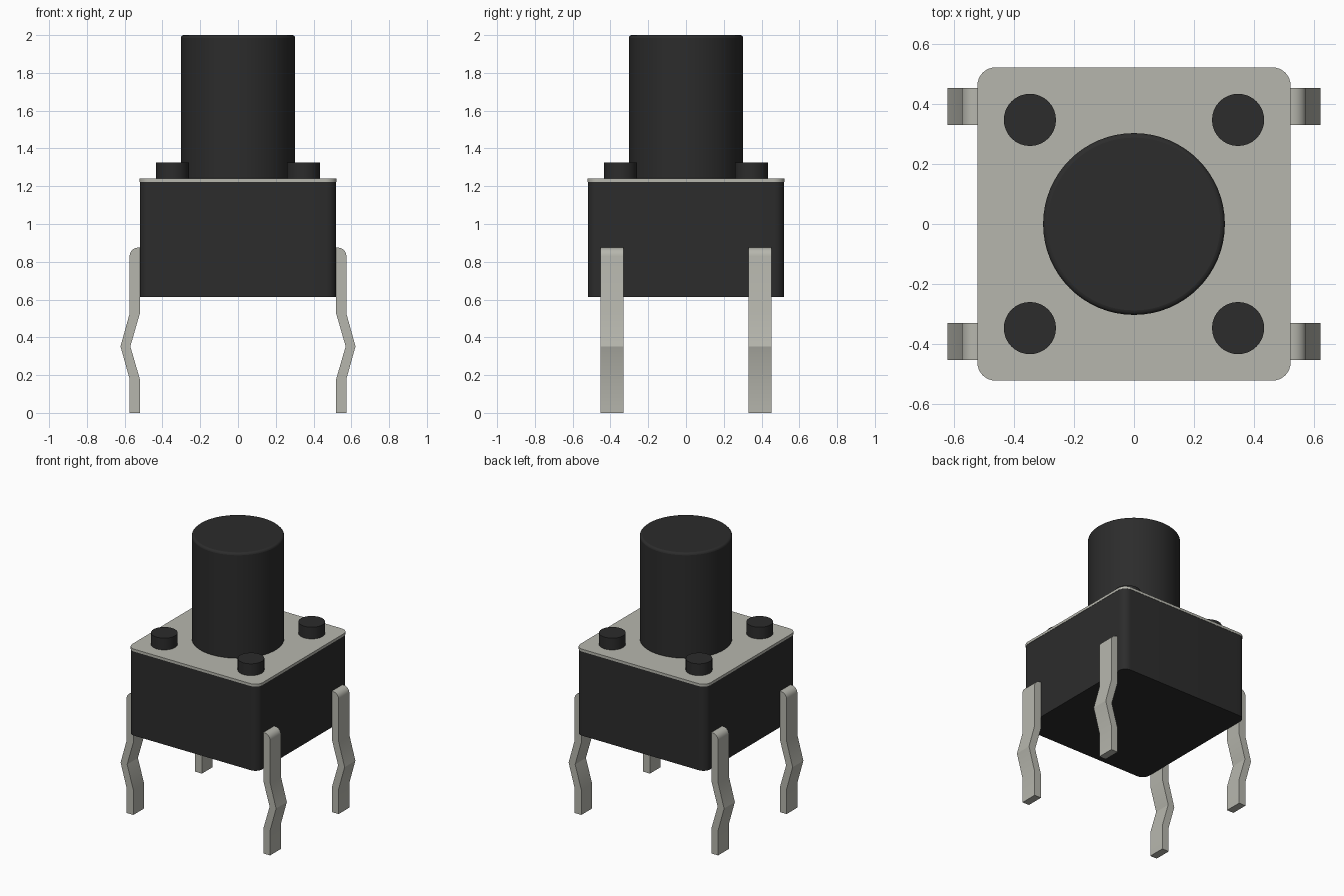
import bpy, bmesh, math
from mathutils import Vector

cube = bpy.data.objects.get("Cube")
if cube:
    bpy.data.objects.remove(cube, do_unlink=True)


def make_material(name, color):
    mat = bpy.data.materials.new(name)
    mat.use_nodes = True
    mat.diffuse_color = (*color, 1)
    mat.node_tree.nodes["Principled BSDF"].inputs["Base Color"].default_value = (*color, 1)
    return mat


BLACK = make_material("black plastic", (0.025, 0.025, 0.025))
METAL = make_material("pale metal", (0.47, 0.47, 0.42))


def prism(name, points, depth, mat):
    """Extrude a closed outline of 3D points along the depth vector."""
    bm = bmesh.new()
    face = bm.faces.new([bm.verts.new(p) for p in points])
    top = bmesh.ops.extrude_face_region(bm, geom=[face])["geom"]
    bmesh.ops.translate(bm, vec=depth, verts=[g for g in top if isinstance(g, bmesh.types.BMVert)])
    bmesh.ops.recalc_face_normals(bm, faces=bm.faces)
    mesh = bpy.data.meshes.new(name)
    bm.to_mesh(mesh)
    bm.free()
    mesh.materials.append(mat)
    obj = bpy.data.objects.new(name, mesh)
    bpy.context.collection.objects.link(obj)
    return obj


def smooth(obj):
    bpy.ops.object.select_all(action="DESELECT")
    obj.select_set(True)
    bpy.context.view_layer.objects.active = obj
    bpy.ops.object.shade_smooth_by_angle(angle=math.radians(30))


def arc(cx, cy, radius, start, end, steps):
    angles = [math.radians(start + (end - start) * i / steps) for i in range(steps + 1)]
    return [(cx + radius * math.cos(a), cy + radius * math.sin(a)) for a in angles]


def rounded_slab(name, half, radius, z0, z1, mat):
    inner = half - radius
    outline = []
    for i, (sx, sy) in enumerate(((1, 1), (-1, 1), (-1, -1), (1, -1))):
        outline += arc(sx * inner, sy * inner, radius, i * 90, i * 90 + 90, 8)
    obj = prism(name, [(x, y, z0) for x, y in outline], Vector((0, 0, z1 - z0)), mat)
    smooth(obj)


def cylinder(name, x, y, radius, z0, z1, sides, bevel=0):
    circle = arc(x, y, radius, 0, 360, sides)[:-1]
    obj = prism(name, [(px, py, z0) for px, py in circle], Vector((0, 0, z1 - z0)), BLACK)
    if bevel:
        mod = obj.modifiers.new("rounded rim", "BEVEL")
        mod.width, mod.segments = bevel, 3
        mod.limit_method, mod.angle_limit = "ANGLE", math.radians(40)
    smooth(obj)


# Housing, metal cover and push button
rounded_slab("housing", 0.52, 0.055, 0.613, 1.222, BLACK)
rounded_slab("cover_plate", 0.522, 0.06, 1.222, 1.24, METAL)
cylinder("push_button", 0, 0, 0.303, 1.23, 2.0, 64, 0.015)

# Bent leg outline, with a rounded outer shoulder
leg = [(0.52, 0), (0.574, 0), (0.574, 0.18), (0.622, 0.352), (0.574, 0.525)]
leg += arc(0.529, 0.83, 0.045, 0, 90, 6)
leg += [(0.52, 0.875), (0.52, 0.525), (0.57, 0.352), (0.52, 0.18)]

# One stud and one leg at each corner
for sx, side in ((1, "left"), (-1, "right")):
    for sy, end in ((-1, "front"), (1, "back")):
        cylinder(f"{end}_{side}_stud", sx * 0.347, sy * 0.347, 0.087, 1.23, 1.325, 32)
        pts = [(sx * x, sy * 0.33, z) for x, z in leg]
        smooth(prism(f"{end}_{side}_leg", pts, Vector((0, sy * 0.123, 0)), METAL))
